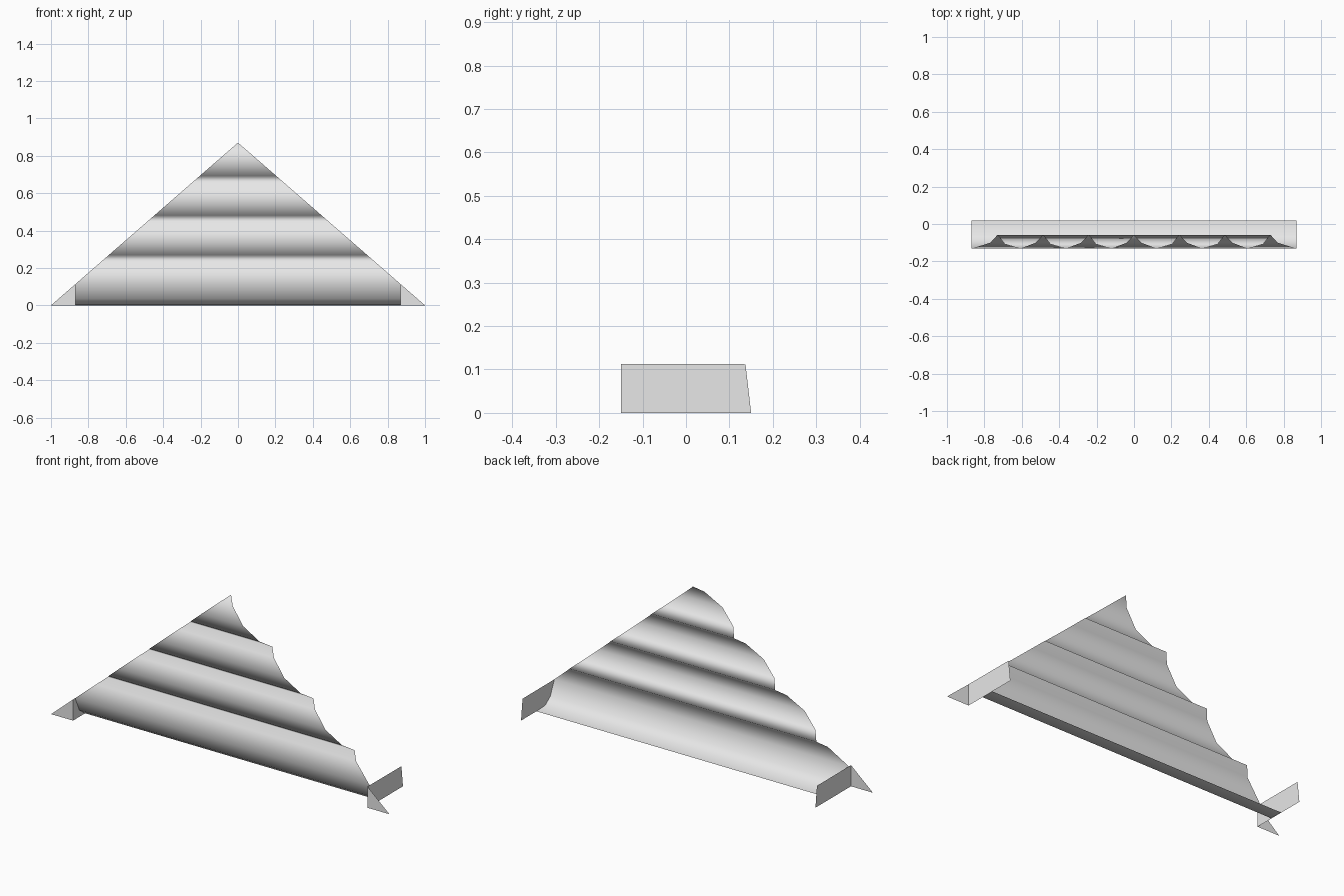
import bpy
import bmesh

cube = bpy.data.objects.get("Cube")
if cube:
    bpy.data.objects.remove(cube, do_unlink=True)

SLOPE = 0.87      # gable height over half width
END = 0.87        # x of the end plates
EAVE = 0.113      # height where the gable edge meets the end plates
PITCH = 0.2115    # height of one log
FIRST = 0.235     # lowest groove

# One plain grey for everything
grey = bpy.data.materials.new("light_grey")
grey.use_nodes = True
grey.diffuse_color = (0.8, 0.8, 0.8, 1)
grey.node_tree.nodes["Principled BSDF"].inputs["Base Color"].default_value = (0.8, 0.8, 0.8, 1)


def add_object(name, bm, smooth=False):
    mesh = bpy.data.meshes.new(name)
    for face in bm.faces:
        face.smooth = smooth
    bm.to_mesh(mesh)
    bm.free()
    mesh.materials.append(grey)
    obj = bpy.data.objects.new(name, mesh)
    bpy.context.collection.objects.link(obj)
    return obj


def add_plate(name, points):
    bm = bmesh.new()
    bm.faces.new([bm.verts.new(p) for p in points])
    return add_object(name, bm)


# Profile of the log wall: rounded foot, then three full logs up to the peak
profile = [(0.02, 0), (-0.055, 0.004), (-0.097, 0.036), (-0.132, EAVE),
           (-0.1, FIRST - 0.033), (-0.058, FIRST)]
log = [(-0.108, 0.035), (-0.132, 0.105), (-0.1, 0.178), (-0.058, PITCH)]
for i in range(3):
    profile += [(y, FIRST + i * PITCH + dz) for y, dz in log]

# Log wall: the profile swept across x and trimmed to the gable triangle
bm = bmesh.new()
rows = []
for y, z in profile:
    half = max(0, min(END, 1 - z / SLOPE))
    rows.append([bm.verts.new((x, y, z)) for x in (-half, half)])
for (a, b), (c, d) in zip(rows, rows[1:]):
    bm.faces.new((a, b, d, c))
bmesh.ops.remove_doubles(bm, verts=bm.verts[:], dist=0.003)
add_object("log_wall", bm, smooth=True)

# End plates and the small corner triangles in front of them
for side, name in ((1, "left"), (-1, "right")):
    x = side * END
    plate = [(x, -0.15, 0), (x, 0.15, 0), (x, 0.137, 0.112), (x, -0.15, EAVE)]
    corner = [(x, -0.15, 0), (side, -0.15, 0), (x, -0.15, EAVE)]
    add_plate(name + "_end_plate", plate[::side])
    add_plate(name + "_corner_triangle", corner[::side])
